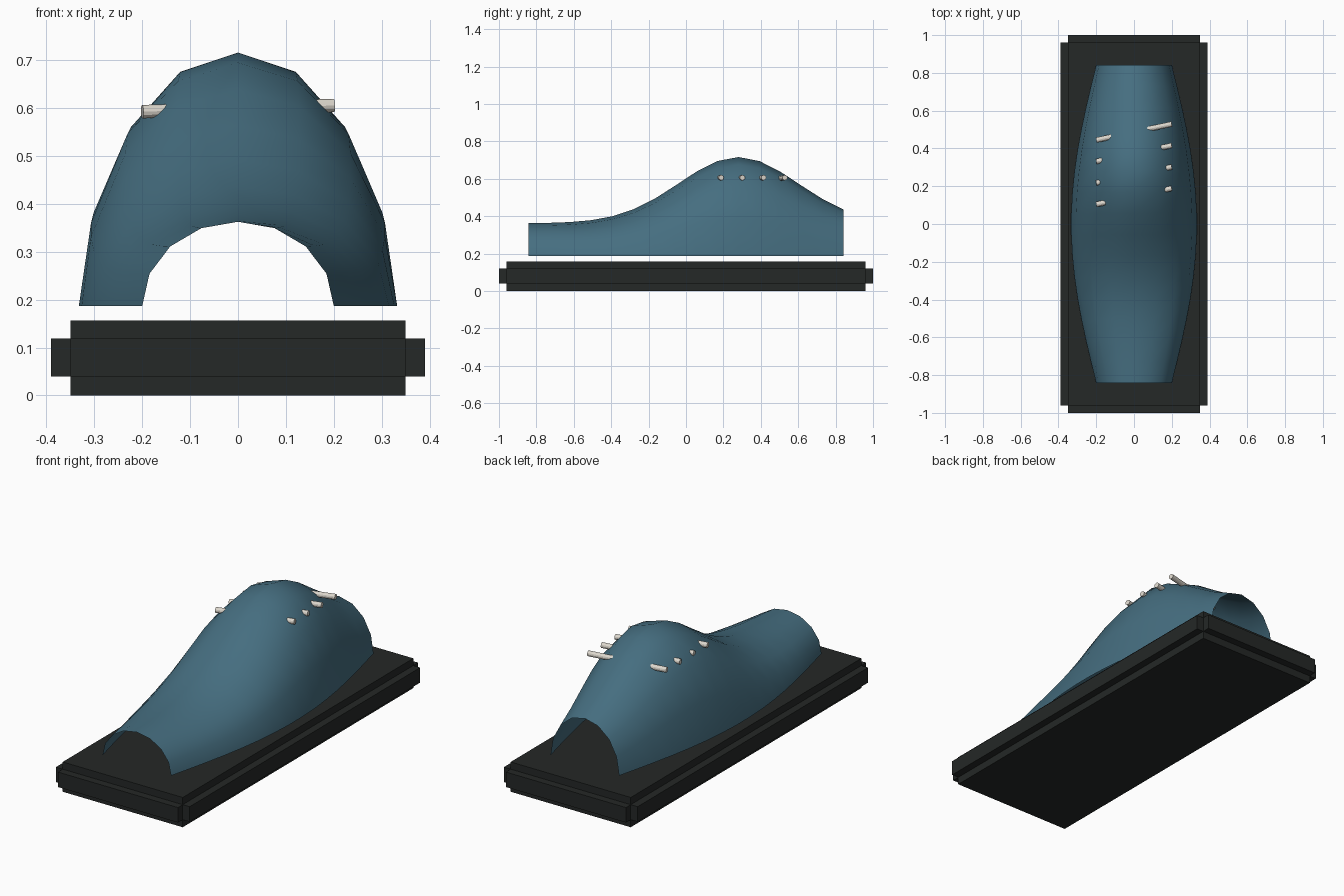
import bpy, bmesh
from math import sin, cos, pi, exp
from mathutils import Vector

if "Cube" in bpy.data.objects:
    bpy.data.objects.remove(bpy.data.objects["Cube"])


def material(name, rgb):
    m = bpy.data.materials.new(name)
    m.diffuse_color = (*rgb, 1)
    m.use_nodes = True
    m.node_tree.nodes["Principled BSDF"].inputs["Base Color"].default_value = m.diffuse_color
    return m


BLUE = material("blue", (0.06, 0.155, 0.215))
DARK = material("dark", (0.018, 0.021, 0.02))
BONE = material("bone", (0.72, 0.68, 0.61))


def box(name, x, y, z0, z1):
    bpy.ops.mesh.primitive_cube_add(size=1, location=(0, 0, (z0 + z1) / 2))
    o = bpy.context.object
    o.name = name
    o.scale = (2 * x, 2 * y, z1 - z0)
    bpy.ops.object.transform_apply(location=False, rotation=False, scale=True)
    o.data.materials.append(DARK)


# Plinth with a raised band on all four sides
box("plinth", 0.35, 0.96, 0.0, 0.157)
box("plinth_side_band", 0.39, 0.96, 0.04, 0.119)
box("plinth_end_band", 0.35, 1.0, 0.04, 0.119)

# Open arched shell: half-ellipse sections with a hump towards the back
ROWS, SEGS, FLOOR = 15, 8, 0.187
bm = bmesh.new()
rows = []
for i in range(ROWS + 1):
    y = -0.843 + 1.686 * i / ROWS
    width = 0.2 + 0.133 * sin(pi * i / ROWS)
    height = 0.175 + 0.354 * exp(-((y - 0.28) / 0.449) ** 2)
    rows.append([bm.verts.new((-width * cos(pi * j / SEGS), y,
                               FLOOR + height * sin(pi * j / SEGS)))
                 for j in range(SEGS + 1)])
for a, b in zip(rows, rows[1:]):
    for j in range(SEGS):
        bm.faces.new((a[j], a[j + 1], b[j + 1], b[j]))
bm.normal_update()
top = max(bm.faces, key=lambda f: f.calc_center_median().z)
if top.normal.z < 0:
    bmesh.ops.reverse_faces(bm, faces=bm.faces[:])
mesh = bpy.data.meshes.new("shell")
bm.to_mesh(mesh)
bm.free()
mesh.materials.append(BLUE)
mesh.shade_smooth()
shell = bpy.data.objects.new("shell", mesh)
bpy.context.collection.objects.link(shell)

# Four slanted rods passing through the hump
direction = Vector((0.4, 0.085, 0.013))
for k in range(4):
    bpy.ops.mesh.primitive_cylinder_add(
        vertices=12, radius=0.014, depth=direction.length,
        location=(0, 0.146 + 0.1135 * k, 0.599),
        rotation=direction.to_track_quat('Z', 'Y').to_euler())
    rod = bpy.context.object
    rod.name = f"rod_{k + 1}"
    rod.data.materials.append(BONE)
    bpy.ops.object.shade_smooth_by_angle()
